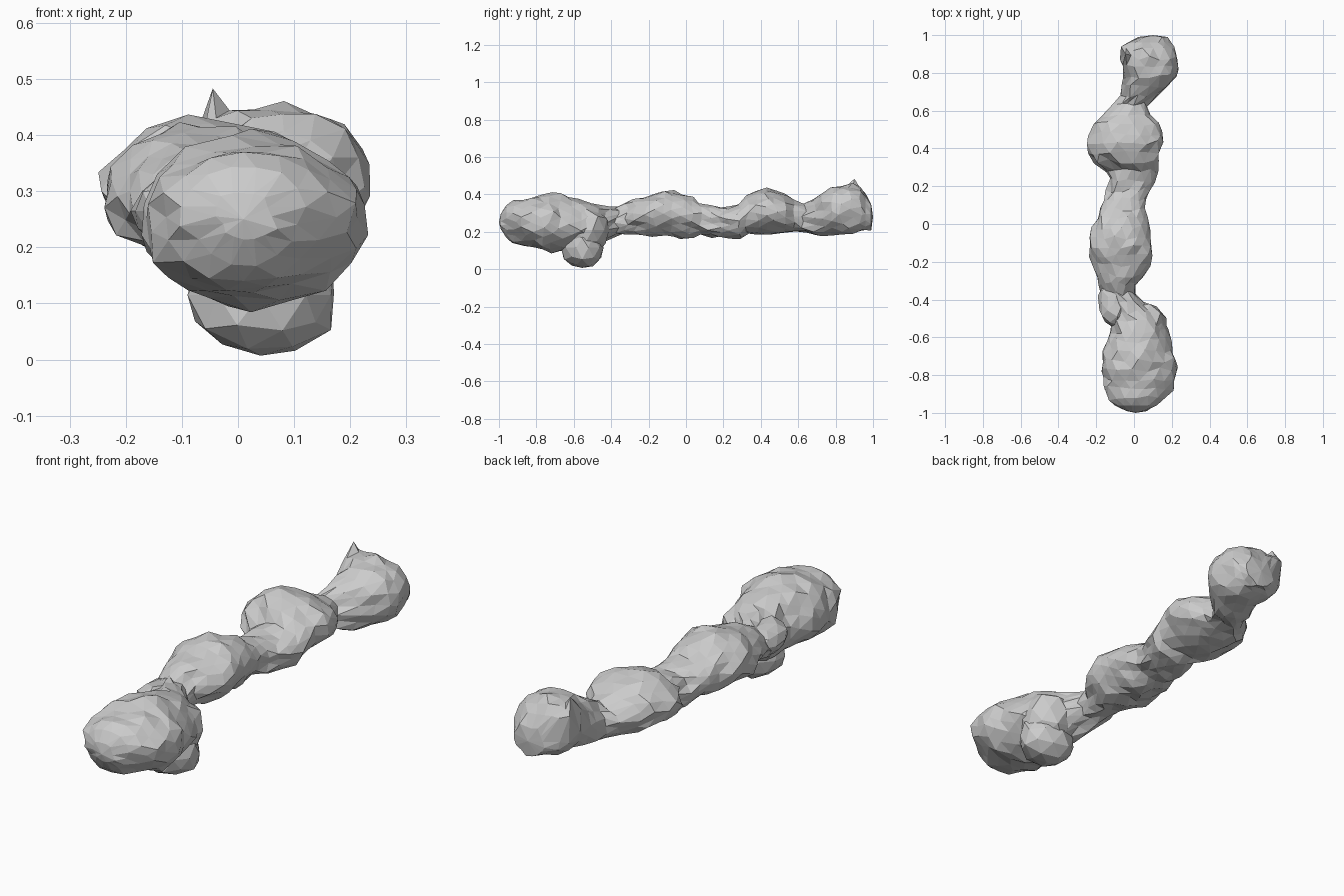
import bpy, bmesh, math, random
from mathutils import Vector, noise

if "Cube" in bpy.data.objects:
    bpy.data.objects.remove(bpy.data.objects["Cube"])

random.seed(4)
SIDES = 16

# Body outline: y, left x, right x, bottom z, top z
STATIONS = [
    (-0.99, -0.04, 0.06, 0.21, 0.30), (-0.96, -0.10, 0.12, 0.17, 0.34),
    (-0.90, -0.16, 0.18, 0.13, 0.375), (-0.78, -0.175, 0.245, 0.108, 0.39),
    (-0.69, -0.17, 0.205, 0.10, 0.40), (-0.58, -0.125, 0.175, 0.10, 0.37),
    (-0.50, -0.12, 0.145, 0.11, 0.345), (-0.43, -0.14, 0.08, 0.15, 0.335),
    (-0.38, -0.17, 0.02, 0.185, 0.335), (-0.32, -0.175, 0.01, 0.19, 0.35),
    (-0.26, -0.19, 0.05, 0.185, 0.38), (-0.20, -0.22, 0.09, 0.18, 0.41),
    (-0.09, -0.24, 0.095, 0.175, 0.42), (0.00, -0.20, 0.075, 0.17, 0.395),
    (0.09, -0.18, 0.06, 0.175, 0.35), (0.19, -0.135, 0.10, 0.17, 0.33),
    (0.27, -0.135, 0.12, 0.165, 0.34), (0.34, -0.225, 0.13, 0.185, 0.40),
    (0.44, -0.25, 0.16, 0.195, 0.43), (0.54, -0.21, 0.135, 0.195, 0.395),
    (0.62, -0.12, 0.06, 0.195, 0.34), (0.68, -0.085, 0.13, 0.175, 0.37),
    (0.76, -0.06, 0.215, 0.175, 0.43), (0.86, -0.07, 0.24, 0.185, 0.47),
    (0.94, -0.065, 0.21, 0.195, 0.42), (0.99, 0.02, 0.18, 0.21, 0.35),
]


def sample(y):
    for a, b in zip(STATIONS, STATIONS[1:]):
        if y <= b[0] + 1e-6:
            t = (y - a[0]) / (b[0] - a[0])
            return [p + (q - p) * t for p, q in zip(a, b)]
    return STATIONS[-1]


def rocky(co, centre, amount):
    """Push a point in or out from its centre for a chiselled surface."""
    n = noise.noise(co * 9) * amount + random.uniform(-0.5, 0.5) * amount
    return co + (co - centre).normalized() * n


def finish(bm, name):
    bmesh.ops.recalc_face_normals(bm, faces=bm.faces)
    mesh = bpy.data.meshes.new(name)
    bm.to_mesh(mesh)
    bm.free()
    obj = bpy.data.objects.new(name, mesh)
    bpy.context.collection.objects.link(obj)
    return obj


def rock(name, centre, size):
    bm = bmesh.new()
    bmesh.ops.create_icosphere(bm, subdivisions=2, radius=1)
    c = Vector(centre)
    for v in bm.verts:
        v.co = rocky(c + Vector([a * b for a, b in zip(v.co, size)]), c, 0.014)
        v.co.z = max(v.co.z, 0.0)
    return finish(bm, name)


def merge(body, other):
    other.hide_render = True
    mod = body.modifiers.new("join", "BOOLEAN")
    mod.operation = "UNION"
    mod.solver = "EXACT"
    mod.use_self = True
    mod.object = other
    bpy.context.view_layer.objects.active = body
    bpy.ops.object.modifier_apply(modifier=mod.name)
    bpy.data.objects.remove(other)


# Knobbly chain of lobes, lofted along y
bm = bmesh.new()
ys = [-0.99, -0.96] + [-0.92 + 0.05 * i for i in range(38)] + [0.96, 0.99]
rings = []
for i, y in enumerate(ys):
    _, x0, x1, z0, z1 = sample(y)
    c = Vector(((x0 + x1) / 2, y, (z0 + z1) / 2))
    ring = []
    for k in range(SIDES):
        a = 2 * math.pi * (k + 0.5 * (i % 2)) / SIDES
        co = c + Vector(((x1 - x0) / 2 * math.cos(a), 0, (z1 - z0) / 2 * math.sin(a)))
        co = rocky(co, c, 0.019)
        if 1 < i < len(ys) - 2:
            co.y += random.uniform(-0.014, 0.014)
        ring.append(bm.verts.new(co))
    rings.append(ring)
for i, (r, s) in enumerate(zip(rings, rings[1:])):
    for k in range(SIDES):
        n = (k + 1) % SIDES
        if i % 2 == 0:
            bm.faces.new((r[k], r[n], s[k]))
            bm.faces.new((r[n], s[n], s[k]))
        else:
            bm.faces.new((r[k], s[n], s[k]))
            bm.faces.new((r[k], r[n], s[n]))
for ring, tip in ((rings[0], (0.01, -1.0, 0.25)), (rings[-1], (0.10, 1.0, 0.28))):
    v = bm.verts.new(tip)
    for k in range(SIDES):
        bm.faces.new((ring[k], ring[(k + 1) % SIDES], v))

# Pointed crest on the rear lobe: raise a broad patch towards the tip
peak = Vector((-0.045, 0.90, 0.483))
for v in bm.verts:
    d = math.hypot(v.co.x - peak.x, v.co.y - peak.y)
    if v.co.z > 0.33 and d < 0.15 and v.co.y > 0.77:
        v.co.z += max(0, peak.z - 0.03 - v.co.z) * (1 - d / 0.15)
min(bm.verts, key=lambda v: (v.co - peak).length).co = peak
body = finish(bm, "body")

# Bulge at the back of the front lobe, the stubby foot below it, and the neck knob
merge(body, rock("rear_bulge", (0.045, -0.54, 0.21), (0.13, 0.13, 0.13)))
merge(body, rock("foot", (0.04, -0.555, 0.115), (0.14, 0.11, 0.112)))
merge(body, rock("neck_knob", (-0.105, -0.42, 0.265), (0.088, 0.125, 0.075)))
